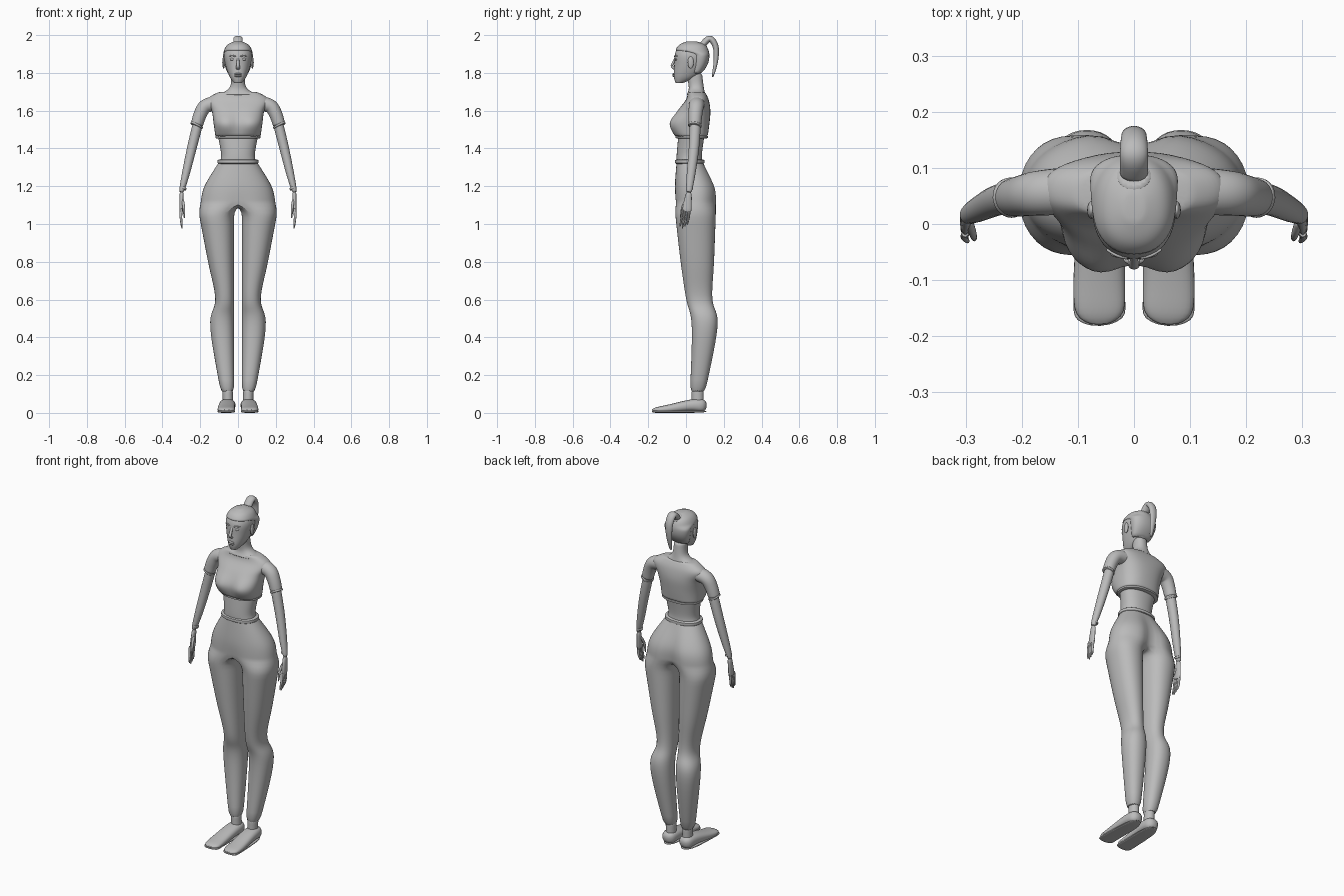
import bpy, bmesh, math
from mathutils import Vector

old_cube = bpy.data.objects.get("Cube")
if old_cube:
    bpy.data.objects.remove(old_cube, do_unlink=True)

shade = (.5, .5, .5, 1)
grey = bpy.data.materials.new("plain_grey")
grey.use_nodes = True
grey.diffuse_color = shade
grey.node_tree.nodes["Principled BSDF"].inputs["Base Color"].default_value = shade


def finish(name, bm, mirror=True):
    """Turn a bmesh into a smooth, optionally mirrored object."""
    bmesh.ops.recalc_face_normals(bm, faces=bm.faces)
    mesh = bpy.data.meshes.new(name)
    bm.to_mesh(mesh)
    bm.free()
    mesh.materials.append(grey)
    part = bpy.data.objects.new(name, mesh)
    bpy.context.collection.objects.link(part)
    if mirror:
        part.modifiers.new("Mirror", "MIRROR").use_clip = True
    subdivision = part.modifiers.new("Subdivision", "SUBSURF")
    subdivision.levels = subdivision.render_levels = 1
    bpy.ops.object.select_all(action="DESELECT")
    part.select_set(True)
    bpy.context.view_layer.objects.active = part
    bpy.ops.object.shade_smooth_by_angle(angle=math.radians(50))


def spline(keys, steps=4):
    """Smooth sequence of tuples passing through a few key tuples."""
    padded = [keys[0], *keys, keys[-1]]
    result = []
    for before, start, end, after in zip(padded, padded[1:], padded[2:], padded[3:]):
        for step in range(steps):
            t = step / steps
            result.append(tuple(
                q + t * ((r - p) + t * ((2*p - 5*q + 4*r - s) + t * (3*q - p - 3*r + s))) / 2
                for p, q, r, s in zip(before, start, end, after)))
    return result + [keys[-1]]


def power(value, exponent):
    return math.copysign(abs(value) ** exponent, value)


def ring(z, width, front, back, front_cleft=0, back_cleft=0):
    return z, width, front, back, front_cleft, back_cleft


def half_ring(z, width, front, back, front_cleft, back_cleft, square=.9, count=13):
    """Half section from front centre to back centre, dented at the centre line."""
    points = []
    for i in range(count):
        angle = math.pi * (i / (count - 1) - .5)
        x = 0 if i in (0, count - 1) else width * math.cos(angle) ** square
        depth = power(math.sin(angle), square)
        y = (front + back + (back - front) * depth) / 2
        cleft = front_cleft if depth < 0 else back_cleft
        y -= cleft * depth * math.exp(-(x / .035) ** 2)
        points.append((x, y, z))
    return points


def skin(bm, rings, closed):
    rows = [[bm.verts.new(point) for point in points] for points in rings]
    for lower, upper in zip(rows, rows[1:]):
        count = len(lower)
        for i in range(count if closed else count - 1):
            j = (i + 1) % count
            bm.faces.new((lower[i], lower[j], upper[j], upper[i]))
    return rows


def half_loft(name, rings, square=.9):
    bm = bmesh.new()
    rows = skin(bm, [half_ring(*values, square=square) for values in rings], False)
    bm.faces.new(rows[0])
    bm.faces.new(rows[-1])
    finish(name, bm)


def band(name, z, width, front, back, height):
    """Rounded belt of cloth that wraps the body."""
    half_loft(name, [ring(z + height * side, width - inset, front + inset, back - inset)
                     for side, inset in ((-.5, .01), (-.45, 0), (.45, 0), (.5, .01))])


def tube(name, path, start, end, ease=1, along=(0, 1, 0), rounded=False,
         mirror=True, square=1, sides=14):
    """Sweep an ellipse along a path; sizes are thickness and width, easing to the end."""
    bm, rings = bmesh.new(), []
    centres = [Vector(point) for point in spline(path)]
    last = len(centres) - 1
    for i, centre in enumerate(centres):
        t = i / last
        tangent = centres[min(i + 1, last)] - centres[max(i - 1, 0)]
        u = tangent.cross(Vector(along)).normalized()
        v = u.cross(tangent).normalized()
        scale = math.sqrt(max(1 - abs(2 * t - 1) ** 6, .1)) if rounded else 1
        thick, wide = (scale * (a + (b - a) * t ** ease) for a, b in zip(start, end))
        points = []
        for k in range(sides):
            angle = math.tau * k / sides
            point = centre + u * thick * power(math.cos(angle), square)
            point += v * wide * power(math.sin(angle), square)
            points.append((point.x, point.y, max(point.z, 0)))
        rings.append(points)
    rows = skin(bm, rings, True)
    bm.faces.new(rows[0])
    bm.faces.new(rows[-1])
    finish(name, bm, mirror)


def ball(name, centre, size, mirror=True):
    bm = bmesh.new()
    bmesh.ops.create_uvsphere(bm, u_segments=12, v_segments=8, radius=1)
    bmesh.ops.scale(bm, vec=size, verts=bm.verts)
    bmesh.ops.translate(bm, vec=centre, verts=bm.verts)
    finish(name, bm, mirror)


def leg_ring(z, inner, outer, front, back):
    points = []
    for k in range(18):
        angle = math.radians(20 * k - 120)
        x = (inner + outer + (outer - inner) * power(math.cos(angle), .9)) / 2
        y = (front + back + (back - front) * power(math.sin(angle), .9)) / 2
        points.append((x, y, z))
    return points


# Trousers: open pelvis sections joined to a closed leg through the crotch line
bm = bmesh.new()
pelvis = skin(bm, [half_ring(*values) for values in spline([
    ring(z=1.33, width=.1, front=-.05, back=.09),
    ring(z=1.2, width=.18, front=-.06, back=.16, back_cleft=.03),
    ring(z=1.11, width=.2, front=-.06, back=.17, front_cleft=.01, back_cleft=.05)])], False)
leg = skin(bm, [leg_ring(*values) for values in spline([
    (1.06, .02, .21, -.06, .16), (.8, .02, .16, -.03, .15), (.6, .02, .12, 0, .14),
    (.46, .02, .15, .03, .17), (.1, .02, .09, .02, .1)])], True)
front, back = pelvis[-1][0].co, pelvis[-1][-1].co
crotch = []
for k in range(1, 6):
    point = back.lerp(front, k / 6)
    point.z -= .015 * math.sin(math.pi * k / 6)
    crotch.append(bm.verts.new(point))
opening = pelvis[-1] + crotch
for i in range(len(opening)):
    bm.faces.new((opening[i - 1], opening[i], leg[0][i], leg[0][i - 1]))
bm.faces.new(leg[-1])
finish("trousers", bm)

# Torso
band("waistband", z=1.33, width=.11, front=-.06, back=.1, height=.025)
half_loft("midriff", spline([
    ring(z=1.32, width=.1, front=-.05, back=.09),
    ring(z=1.37, width=.09, front=-.05, back=.085),
    ring(z=1.48, width=.11, front=-.04, back=.1)]))
band("top_hem", z=1.46, width=.122, front=-.057, back=.118, height=.015)
half_loft("cropped_top", spline([
    ring(z=1.46, width=.12, front=-.06, back=.115),
    ring(z=1.53, width=.13, front=-.1, back=.125, front_cleft=.035),
    ring(z=1.6, width=.14, front=-.05, back=.13, front_cleft=.01),
    ring(z=1.66, width=.165, front=0, back=.12),
    ring(z=1.7, width=.1, front=.01, back=.1)]), square=.8)
half_loft("neck", spline([
    ring(z=1.68, width=.12, front=0, back=.105),
    ring(z=1.72, width=.045, front=.015, back=.095),
    ring(z=1.8, width=.036, front=0, back=.085)]))

# Arms
cuff = Vector((.219, .047, 1.522))
wrist = Vector((.289, .019, 1.19))
slope = Vector((.003, -.001, -.006))
tube("sleeves", [(.1, .06, 1.64), (.17, .055, 1.625), (.2, .05, 1.58), cuff],
     start=(.042, .045), end=(.033, .034))
tube("sleeve_cuffs", [cuff - slope, cuff + slope], start=(.036, .037), end=(.036, .037))
tube("arms", [(.21, .05, 1.54), (.245, .042, 1.4), (.28, .025, 1.25), wrist + slope * 4],
     start=(.028, .03), end=(.011, .014), ease=2)
tube("bracelets", [wrist - slope, wrist + slope], start=(.017, .019), end=(.017, .019))
tube("palms", [wrist + slope * 3, (.301, .003, 1.06)], start=(.011, .013), end=(.01, .027), ease=.7)
for i, finger in enumerate(("index", "middle", "ring", "little")):
    y = .0125 * i - .018
    tip = .975 + .01 * abs(i - 1)
    tube(finger + "_fingers", [(.301, y, 1.08), (.302, y - .006, 1.03), (.296, y - .014, tip)],
         start=(.008, .007), end=(.003, .003), ease=3, sides=8)
tube("thumbs", [(.294, .005, 1.13), (.287, -.018, 1.09), (.284, -.028, 1.03)],
     start=(.008, .009), end=(.003, .003), ease=3, sides=8)

# Feet
tube("ankles", [(.053, .062, .04), (.055, .062, .13)], start=(.028, .033), end=(.028, .033))
tube("shoes", [(.055, .11, .035), (.057, .03, .04), (.062, -.1, .02), (.06, -.18, .015)],
     start=(.043, .042), end=(.012, .05), along=(1, 0, 0), rounded=True, square=.8)
tube("soles", [(.055, .112, .007), (.062, -.1, .007), (.06, -.182, .007)],
     start=(.007, .042), end=(.007, .05), along=(1, 0, 0), rounded=True, square=.6)

# Head, with the hair as a slightly larger shell set back from the face
head = spline([
    ring(z=1.745, width=.02, front=-.055, back=-.02),
    ring(z=1.78, width=.045, front=-.065, back=.06),
    ring(z=1.84, width=.067, front=-.063, back=.11),
    ring(z=1.9, width=.075, front=-.06, back=.12),
    ring(z=1.945, width=.055, front=-.035, back=.1),
    ring(z=1.965, width=.015, front=.01, back=.05)])
half_loft("head", head)
gap = .004
half_loft("hair", [
    ring(z + gap / 2, width + gap, front - gap if z > 1.91 else .03, back + gap)
    for z, width, front, back, *clefts in head if z > 1.785])

# Face
tube("nose", [(0, -.055, 1.88), (0, -.067, 1.855), (0, -.075, 1.835), (0, -.06, 1.822)],
     start=(.006, .006), end=(.007, .012), along=(1, 0, 0), mirror=False)
ball("eyes", (.03, -.052, 1.872), (.014, .008, .007))
tube("brows", [(.012, -.06, 1.886), (.03, -.056, 1.892), (.049, -.045, 1.888)],
     start=(.004, .004), end=(.003, .003), sides=8)
for name, z in (("upper_lip", 1.794), ("lower_lip", 1.784)):
    ball(name, (0, -.064, z), (.02, .009, .006), mirror=False)
ball("ears", (.076, .025, 1.855), (.008, .017, .033))

# Ponytail and hair band
tube("hair_band", [(0, .078, 1.935), (0, .088, 1.955)], start=(.035, .036), end=(.028, .03),
     along=(1, 0, 0), mirror=False)
tube("ponytail", [(0, .085, 1.945), (0, .125, 1.982), (0, .157, 1.94), (0, .158, 1.86), (0, .14, 1.777)],
     start=(.018, .026), end=(.004, .006), ease=3, along=(1, 0, 0), mirror=False)
